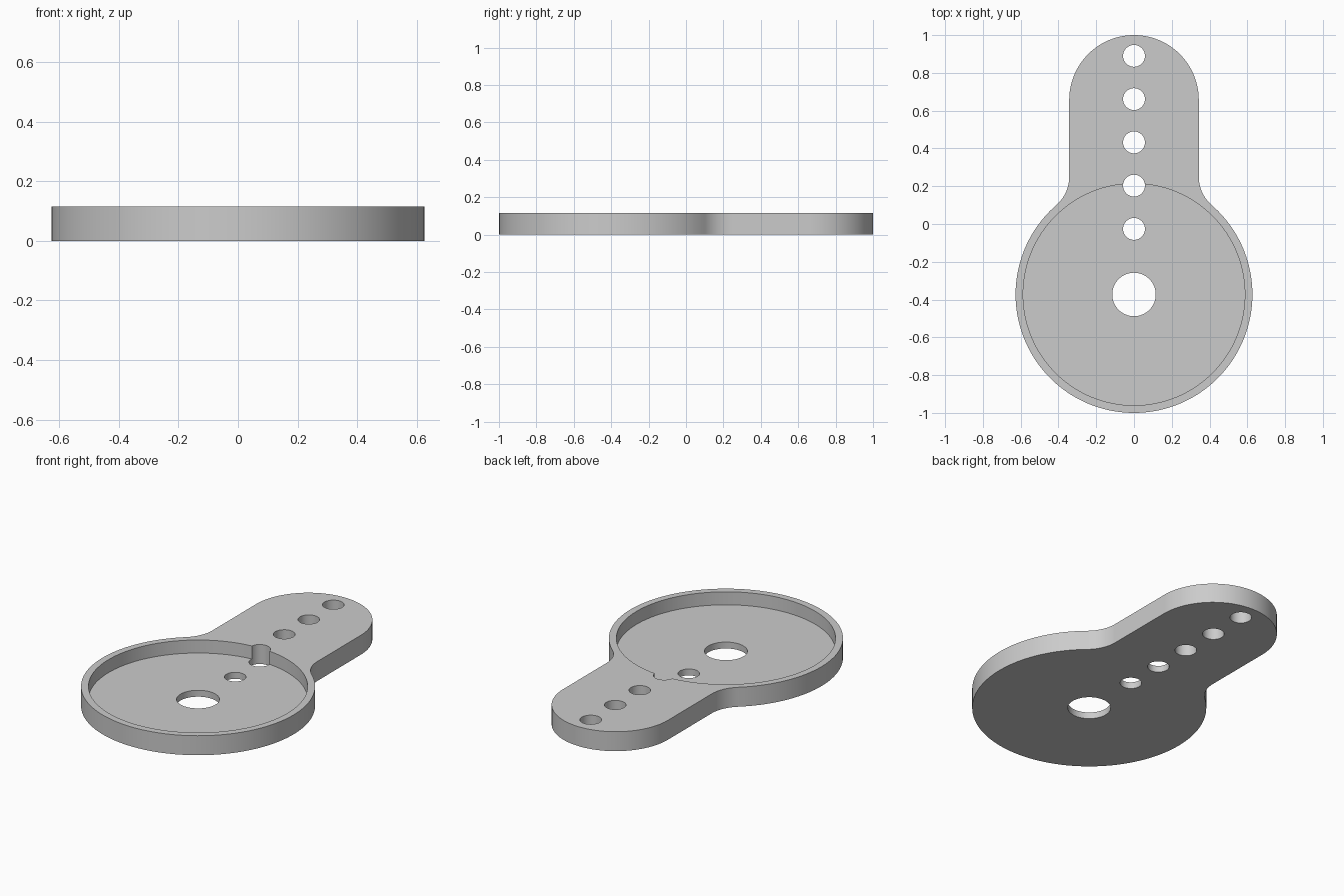
import bpy, bmesh
from math import sin, cos, pi, atan2, sqrt

cube = bpy.data.objects.get("Cube")
if cube:
    bpy.data.objects.remove(cube, do_unlink=True)

HEIGHT, FLOOR = 0.115, 0.038
DISC_R, DISC_Y = 0.627, -0.373
RECESS_R, BORE_R = 0.587, 0.115
ARM_R, ARM_Y = 0.343, 0.657
FILLET_R = 0.2
HOLE_R, HOLE_TOP, HOLE_STEP = 0.058, 0.89, 0.229

grey = bpy.data.materials.new("grey")
grey.use_nodes = True
colour = (0.6, 0.6, 0.6, 1)
grey.diffuse_color = colour
grey.node_tree.nodes["Principled BSDF"].inputs["Base Color"].default_value = colour


def arc(cx, cy, r, start, end, steps):
    angles = [start + (end - start) * i / steps for i in range(steps + 1)]
    return [(cx + r * cos(a), cy + r * sin(a)) for a in angles]


def prism(name, points, z0, z1):
    bm = bmesh.new()
    face = bm.faces.new([bm.verts.new((x, y, z0)) for x, y in points])
    result = bmesh.ops.extrude_face_region(bm, geom=[face])
    top = [v for v in result["geom"] if isinstance(v, bmesh.types.BMVert)]
    bmesh.ops.translate(bm, verts=top, vec=(0, 0, z1 - z0))
    bmesh.ops.recalc_face_normals(bm, faces=bm.faces)
    mesh = bpy.data.meshes.new(name)
    bm.to_mesh(mesh)
    bm.free()
    mesh.materials.append(grey)
    obj = bpy.data.objects.new(name, mesh)
    bpy.context.collection.objects.link(obj)
    return obj


def cut_circle(body, y, r, z0, steps):
    """Cut a round pocket or through hole down to z0."""
    cutter = prism("cutter", arc(0, y, r, 0, 2 * pi, steps)[:-1], z0, HEIGHT + 0.1)
    cutter.hide_render = True
    mod = body.modifiers.new("cut", "BOOLEAN")
    mod.operation, mod.solver, mod.object = "DIFFERENCE", "EXACT", cutter
    bpy.context.view_layer.objects.active = body
    bpy.ops.object.modifier_apply(modifier=mod.name)
    bpy.data.objects.remove(cutter, do_unlink=True)


# Right half of the outline: disc, concave fillet, straight side, rounded arm end
fx = ARM_R + FILLET_R
rise = sqrt((DISC_R + FILLET_R) ** 2 - fx ** 2)
tangent = atan2(rise, fx)
half = arc(0, DISC_Y, DISC_R, -pi / 2, tangent, 64)
half += arc(fx, DISC_Y + rise, FILLET_R, tangent + pi, pi, 16)[1:]
half += arc(0, ARM_Y, ARM_R, 0, pi / 2, 32)
outline = half + [(-x, y) for x, y in reversed(half[1:-1])]
plate = prism("mounting_arm_plate", outline, 0, HEIGHT)

# Shallow round recess, centre bore and the row of arm holes
cut_circle(plate, DISC_Y, RECESS_R, FLOOR, 128)
cut_circle(plate, DISC_Y, BORE_R, -0.1, 64)
for i in range(5):
    cut_circle(plate, HOLE_TOP - i * HOLE_STEP, HOLE_R, -0.1, 40)

bpy.ops.object.select_all(action="DESELECT")
plate.select_set(True)
bpy.context.view_layer.objects.active = plate
bpy.ops.object.shade_smooth_by_angle(angle=pi / 6)
